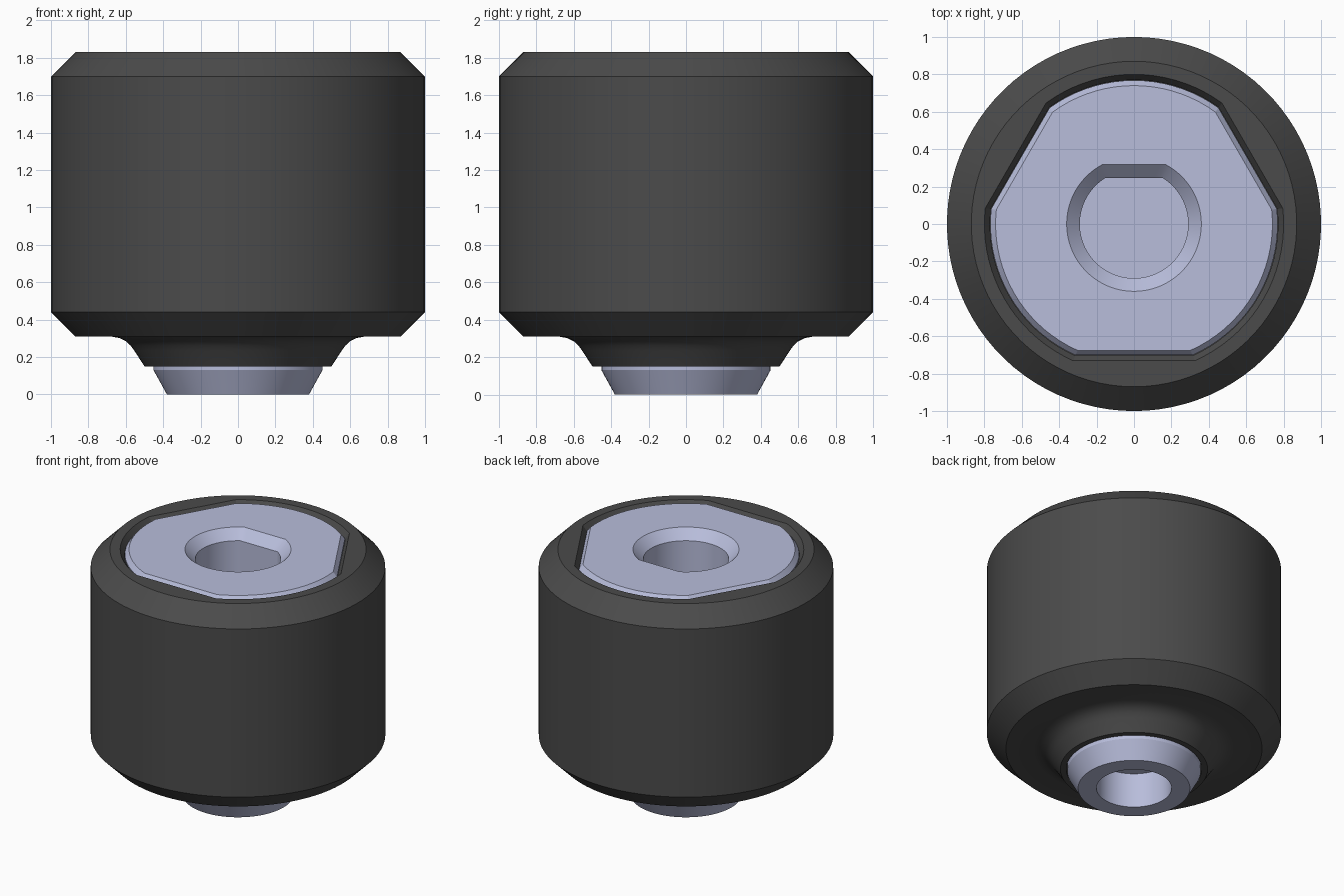
import bpy, bmesh
from math import sin, cos, radians

if "Cube" in bpy.data.objects:
    bpy.data.objects.remove(bpy.data.objects["Cube"])

N = 90          # points per ring, 4 degrees apart, starting on a flat centre
START = 30


def radius(r, kind, angle):
    """Radius of a round, three-flat or D-shaped outline at an angle."""
    if kind == "round":
        return r
    if kind == "tri":                                   # flats at 30, 150, 270
        half, local = 24, (angle - 30 + 60) % 120 - 60
    else:                                               # one flat facing +y
        half, local = kind, (angle - 90 + 180) % 360 - 180
    if abs(local) < half:
        return r * cos(radians(half)) / cos(radians(local))
    return r


def loft(name, sections, colour, closed):
    """Skin a stack of (radius, z, outline) rings; join ends or cap them."""
    bm = bmesh.new()
    rings = []
    for r, z, kind in sections:
        ring = []
        for k in range(N):
            a = START + k * 360 / N
            q = radius(r, kind, a)
            ring.append(bm.verts.new((q * cos(radians(a)), q * sin(radians(a)), z)))
        rings.append(ring)
    pairs = list(zip(rings, rings[1:]))
    if closed:
        pairs.append((rings[-1], rings[0]))
    else:
        bm.faces.new(rings[0])
        bm.faces.new(rings[-1])
    for lo, hi in pairs:
        for i in range(N):
            j = (i + 1) % N
            bm.faces.new((lo[i], lo[j], hi[j], hi[i]))
    bmesh.ops.recalc_face_normals(bm, faces=bm.faces)
    mesh = bpy.data.meshes.new(name)
    bm.to_mesh(mesh)
    bm.free()
    obj = bpy.data.objects.new(name, mesh)
    bpy.context.collection.objects.link(obj)
    mat = bpy.data.materials.new(name + "_material")
    mat.diffuse_color = colour
    mat.use_nodes = True
    mat.node_tree.nodes["Principled BSDF"].inputs["Base Color"].default_value = mat.diffuse_color
    mesh.materials.append(mat)
    bpy.ops.object.select_all(action="DESELECT")
    obj.select_set(True)
    bpy.context.view_layer.objects.active = obj
    bpy.ops.object.shade_smooth_by_angle(angle=radians(19))
    return obj


# Dark outer sleeve: neck, flared fillet, chamfered drum, three-flat socket
outside = [(.46, .15), (.50, .15), (.555, .235), (.575, .262), (.60, .285),
           (.635, .302), (.68, .31), (.87, .31), (1.0, .44), (1.0, 1.70), (.87, 1.83)]
sleeve = [(r, z, "round") for r, z in outside]
sleeve += [(.80, 1.83, "tri"), (.77, 1.79, "tri"), (.77, .62, "tri"), (.46, .55, "round")]
loft("outer_sleeve", sleeve, (.07, .07, .07, 1), closed=True)

# Metal core: blind bottom hole, tapered nose, three-flat head, D-shaped pocket
core = [(.255, .26, "round"), (.255, 0, "round"), (.38, 0, "round"),
        (.452, .13, "round"), (.455, .56, "round"),
        (.765, .64, "tri"), (.768, 1.795, "tri"), (.74, 1.83, "tri"),
        (.36, 1.83, 28), (.29, 1.76, 32), (.29, .80, 32)]
loft("metal_core", core, (.48, .51, .71, 1), closed=False)
